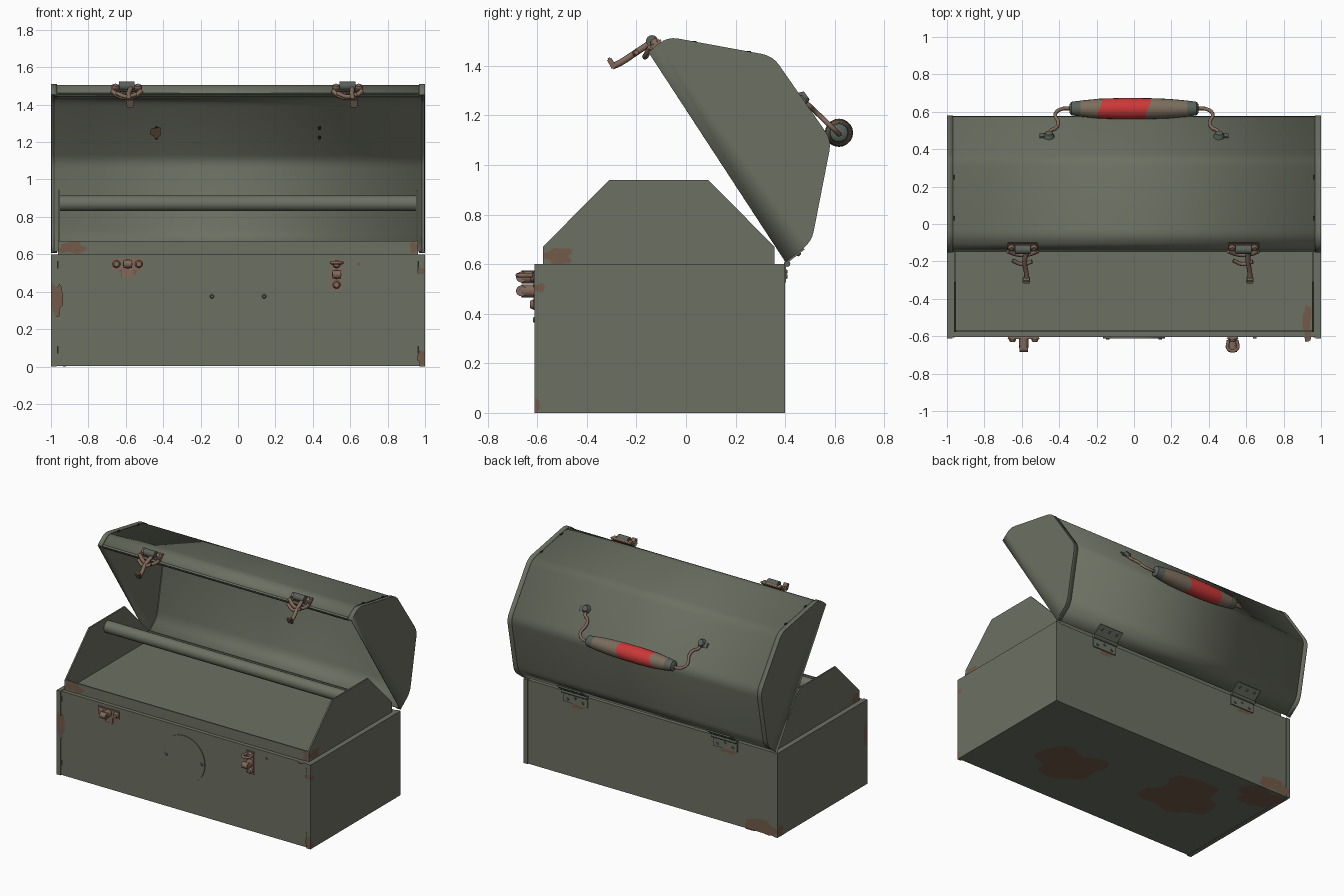
import bpy, bmesh, math, random
from mathutils import Vector, Matrix

cube = bpy.data.objects.get("Cube")
if cube:
    bpy.data.objects.remove(cube)
random.seed(4)


def material(name, rgb):
    m = bpy.data.materials.new(name)
    m.use_nodes = True
    m.diffuse_color = (*rgb, 1)
    m.node_tree.nodes["Principled BSDF"].inputs["Base Color"].default_value = (*rgb, 1)
    return m


GREEN = material("olive_paint", (0.15, 0.163, 0.122))
RUST = material("rust_patch", (0.17, 0.105, 0.068))
COPPER = material("rusty_metal", (0.22, 0.14, 0.1))
WOOD = material("worn_wood", (0.2, 0.155, 0.11))
RED = material("red_paint", (0.6, 0.04, 0.04))
STEEL = material("grey_green_metal", (0.1, 0.12, 0.1))
DARK = material("dark_slot", (0.02, 0.02, 0.018))


def finish(name, bm, *mats, smooth=None):
    bmesh.ops.recalc_face_normals(bm, faces=bm.faces)
    me = bpy.data.meshes.new(name)
    bm.to_mesh(me)
    bm.free()
    ob = bpy.data.objects.new(name, me)
    bpy.context.collection.objects.link(ob)
    for m in mats:
        me.materials.append(m)
    if smooth:
        select(ob)
        bpy.ops.object.shade_smooth_by_angle(angle=math.radians(smooth))
    return ob


def select(ob):
    bpy.ops.object.select_all(action='DESELECT')
    ob.select_set(True)
    bpy.context.view_layer.objects.active = ob


def box(name, centre, size, mat, tilt=0, bevel=0):
    bm = bmesh.new()
    bmesh.ops.create_cube(bm, size=1)
    bmesh.ops.scale(bm, vec=size, verts=bm.verts)
    if bevel:
        bmesh.ops.bevel(bm, geom=bm.edges[:], offset=bevel, segments=2, affect='EDGES')
    bm.transform(Matrix.Translation(centre) @ Matrix.Rotation(tilt, 4, 'X'))
    return finish(name, bm, mat)


def cylinder(name, centre, axis, radius, length, mat, sides=16, top=None):
    bm = bmesh.new()
    bmesh.ops.create_cone(bm, cap_ends=True, segments=sides, radius1=radius,
                          radius2=radius if top is None else top, depth=length)
    turn = Vector(axis).to_track_quat('Z', 'Y').to_matrix().to_4x4()
    bm.transform(Matrix.Translation(centre) @ turn)
    return finish(name, bm, mat, smooth=40)


def rod(name, points, radius, mat):
    cu = bpy.data.curves.new(name, 'CURVE')
    cu.dimensions = '3D'
    cu.bevel_depth, cu.bevel_resolution, cu.resolution_u = radius, 2, 6
    cu.use_fill_caps = True
    sp = cu.splines.new('BEZIER')
    sp.bezier_points.add(len(points) - 1)
    for bp, p in zip(sp.bezier_points, points):
        bp.co = p
        bp.handle_left_type = bp.handle_right_type = 'AUTO'
    cu.materials.append(mat)
    ob = bpy.data.objects.new(name, cu)
    bpy.context.collection.objects.link(ob)
    select(ob)
    bpy.ops.object.convert(target='MESH')
    bpy.ops.object.shade_smooth_by_angle(angle=math.radians(50))


def prism(name, profile, x0, x1, mat):
    bm = bmesh.new()
    face = bm.faces.new([bm.verts.new((x0, y, z)) for y, z in profile])
    out = bmesh.ops.extrude_face_region(bm, geom=[face])
    bmesh.ops.translate(bm, vec=(x1 - x0, 0, 0),
                        verts=[g for g in out["geom"] if isinstance(g, bmesh.types.BMVert)])
    return finish(name, bm, mat)


def patch(name, centre, u, v, mat=RUST, n=22):
    """Irregular flat stain; u and v are its half extents."""
    bm = bmesh.new()
    a, b = random.uniform(0, 6), random.uniform(0, 6)
    ring = []
    for i in range(n):
        t = math.tau * i / n
        r = 1 + 0.17 * math.sin(3 * t + a) + 0.17 * math.sin(5 * t + b)
        s, c = (max(-1, min(1, r * f)) for f in (math.sin(t), math.cos(t)))
        ring.append(bm.verts.new(Vector(centre) + Vector(u) * c + Vector(v) * s))
    bm.faces.new(ring)
    me_ob = finish(name, bm, mat)
    if me_ob.data.polygons[0].normal.dot(Vector(u).cross(Vector(v))) < 0:
        me_ob.data.flip_normals()


def rounded(corners, size, steps=4):
    """Open polyline with curved inner corners."""
    pts = [Vector(corners[0])]
    for p, c, q in zip(corners, corners[1:], corners[2:]):
        p, c, q = Vector(p), Vector(c), Vector(q)
        a, b = c + (p - c).normalized() * size, c + (q - c).normalized() * size
        for i in range(steps + 1):
            t = i / steps
            pts.append(a * (1 - t) ** 2 + c * 2 * t * (1 - t) + b * t * t)
    return pts + [Vector(corners[-1])]


def shell(name, profile, x0, x1, thick, cap=False):
    bm = bmesh.new()
    rows = [[bm.verts.new((x, p[0], p[1])) for p in profile] for x in (x0, x1)]
    for i in range(len(profile) - 1):
        bm.faces.new((rows[0][i], rows[0][i + 1], rows[1][i + 1], rows[1][i]))
    if cap:
        bm.faces.new(rows[1])
    ob = finish(name, bm, GREEN)
    # outward is away from the open side of the lid
    me = ob.data
    if (me.polygons[0].center - Vector((0, 0.25, 1.05))).dot(me.polygons[0].normal) < 0:
        me.flip_normals()
    mod = ob.modifiers.new("thickness", 'SOLIDIFY')
    mod.thickness, mod.offset = thick, -1
    select(ob)
    bpy.ops.object.shade_smooth_by_angle(angle=math.radians(28))


# lower box with end panels that stand slightly proud
box("box_body", (0, -0.105, 0.3), (1.94, 1.0, 0.596), GREEN)
for side, s in (("left", 1), ("right", -1)):
    box(side + "_end_panel", (s * 0.985, -0.106, 0.3), (0.03, 1.012, 0.6), GREEN)
    for z in (0.09, 0.545):
        box(side + "_front_slot", (s * 0.963, -0.605, z), (0.007, 0.004, 0.04), DARK)

# tray with raised ends and a carrying tube
END = [(-0.577, 0.59), (-0.577, 0.67), (-0.31, 0.94), (0.09, 0.94), (0.357, 0.67), (0.357, 0.59)]
for side, s in (("left", 1), ("right", -1)):
    prism(side + "_tray_end", END, s * 0.952, s * 0.962, GREEN)
for name, y in (("front", -0.572), ("back", 0.352)):
    box(name + "_tray_wall", (0, y, 0.632), (1.91, 0.01, 0.076), GREEN)
cylinder("tray_tube", (0, -0.108, 0.873), (1, 0, 0), 0.042, 1.91, GREEN, 20)

# open lid
CORNERS = [(-0.152, 1.455), (-0.075, 1.518), (0.35, 1.44), (0.587, 1.1), (0.507, 0.69), (0.402, 0.608)]
outer = rounded(CORNERS, 0.045)
inner = [(Vector((0.25, 1.08)) + (p - Vector((0.25, 1.08))) * 0.988) for p in outer]
shell("lid_skin", inner, -0.985, 0.985, 0.008)
for side, s in (("left", 1), ("right", -1)):
    shell(side + "_lid_end", outer, s * 0.968, s, 0.008, cap=True)
    for y in (0.03, 0.25):
        box(side + "_lid_slot", (s * 0.962, y, 1.498 - (y - 0.03) * 0.184), (0.007, 0.025, 0.006), DARK)
box("lid_front_lip", (0, -0.138, 1.45), (1.93, 0.012, 0.025), GREEN, 0.6)

# round cover plate on the front
cylinder("round_cover", (0, -0.607, 0.375), (0, -1, 0), 0.166, 0.008, GREEN, 48)
for x in (-0.14, 0.14):
    cylinder("cover_rivet", (x, -0.613, 0.375), (0, -1, 0), 0.013, 0.01, STEEL, 12, 0.008)


def keeper(x, z, wide):
    """Latch keeper: rounded plate, bosses and a projecting hook."""
    size = (0.175, 0.012, 0.062) if wide else (0.066, 0.012, 0.165)
    box("keeper_plate", (x, -0.61, z), size, COPPER, bevel=0.005)
    for k in (-1, 1):
        spot = (x + k * 0.06, -0.622, z) if wide else (x, -0.622, z + k * 0.055)
        cylinder("keeper_rivet", spot, (0, -1, 0), 0.022, 0.016, COPPER, 14, 0.014)
    cylinder("keeper_post", (x, -0.638, z), (0, -1, 0), 0.026, 0.05, COPPER, 14)
    cylinder("keeper_knob", (x, -0.664, z), (1, 0, 0), 0.022, 0.045, COPPER, 14)


keeper(-0.59, 0.548, True)
box("keeper_tab", (-0.59, -0.61, 0.5), (0.06, 0.01, 0.05), COPPER, bevel=0.004)
keeper(0.527, 0.492, False)
rod("keeper_loop", [(0.505, -0.62, 0.555), (0.505, -0.67, 0.555), (0.55, -0.67, 0.555),
                    (0.55, -0.62, 0.555)], 0.009, COPPER)
cylinder("front_screw", (0.645, -0.607, 0.548), (0, -1, 0), 0.01, 0.008, RUST, 10)

# swinging latches on the lid edge
for x, lean in ((-0.595, 0.02), (0.585, 0.035)):
    box("latch_bracket", (x, -0.122, 1.488), (0.165, 0.055, 0.016), COPPER, 0.69, 0.005)
    for k in (-1, 1):
        cylinder("latch_rivet", (x + k * 0.06, -0.129, 1.497), (0, -0.63, 0.77), 0.022, 0.02, COPPER, 12, 0.012)
    cylinder("latch_pivot", (x, -0.137, 1.5), (1, 0, 0), 0.024, 0.085, STEEL, 14)
    rod("latch_arm", [(x + 0.025, -0.14, 1.495), (x + lean - 0.01, -0.2, 1.455),
                      (x + lean, -0.27, 1.41), (x + lean, -0.297, 1.398)], 0.013, COPPER)
    box("latch_hook", (x + lean, -0.3, 1.41), (0.04, 0.02, 0.05), COPPER, 0.5, 0.005)
    rod("latch_bail", [(x - 0.055, -0.195, 1.462), (x, -0.215, 1.443),
                       (x + 0.05, -0.2, 1.455)], 0.011, COPPER)
    rod("latch_loop", [(x - 0.08, -0.145, 1.475), (x - 0.04, -0.16, 1.445), (x, -0.165, 1.437),
                       (x + 0.04, -0.16, 1.445), (x + 0.08, -0.145, 1.475)], 0.012, COPPER)

# turned grip: wood, a red band and metal end caps
bm = bmesh.new()
rings = []
for x, r in ((-0.345, 0.022), (-0.335, 0.036), (-0.285, 0.043), (-0.185, 0.053), (-0.06, 0.057),
             (0.075, 0.056), (0.185, 0.052), (0.285, 0.043), (0.335, 0.036), (0.345, 0.022)):
    ring = []
    for i in range(20):
        t = math.tau * i / 20
        wave = 0.014 * math.sin(2 * t) if abs(x) < 0.2 else 0
        ring.append(bm.verts.new((x + wave, 0.617 + r * math.cos(t), 1.13 + r * math.sin(t))))
    rings.append(ring)
for a, b in zip(rings, rings[1:]):
    for i in range(20):
        f = bm.faces.new((a[i], a[i - 1], b[i - 1], b[i]))
        x = f.calc_center_median().x
        f.material_index = 2 if abs(x) > 0.285 else 1 if -0.16 < x < 0.06 else 0
for ring in (rings[0], rings[-1]):
    bm.faces.new(ring).material_index = 2
finish("handle_grip", bm, WOOD, RED, STEEL, smooth=40)


# handle wires and mounts on the sloping lid face
def slope(x, y):
    return (x, y, 1.265 - (y - 0.47) * 0.95)


for side, s in (("left", 1), ("right", -1)):
    path = ((0.33, 0.617), (0.385, 0.615), (0.42, 0.59), (0.405, 0.54), (0.42, 0.512), (0.445, 0.5), (0.45, 0.47))
    rod(side + "_handle_wire", [slope(s * x, y) for x, y in path], 0.01, COPPER)
    cylinder(side + "_handle_mount", (s * 0.455, 0.475, 1.272), (0, 0.815, 0.58), 0.032, 0.03, STEEL, 14, 0.02)
    box(side + "_mount_foot", (s * 0.475, 0.472, 1.266), (0.06, 0.04, 0.012), STEEL, -0.95, 0.004)
    for z in (1.225, 1.275):
        cylinder(side + "_inner_rivet", (s * 0.435, 0.455 - (z - 1.265) * 0.7, z), (0, -0.815, -0.58),
                 0.009, 0.014, DARK, 10)

# hinges at the back
for side, s in (("left", 1), ("right", -1)):
    x = s * 0.59
    cylinder(side + "_hinge_barrel", (x, 0.408, 0.602), (1, 0, 0), 0.013, 0.2, STEEL, 12)
    box(side + "_hinge_box_leaf", (x, 0.399, 0.562), (0.19, 0.009, 0.07), GREEN)
    box(side + "_hinge_lid_leaf", (x, 0.444, 0.638), (0.19, 0.08, 0.009), GREEN, 0.66)
    for k in (-0.06, 0, 0.06):
        drop = 0.55 if k else 0.57
        cylinder(side + "_hinge_screw", (x + k, 0.404, drop), (0, 1, 0), 0.012, 0.01, STEEL, 10, 0.007)
        cylinder(side + "_lid_screw", (x + k, 0.455, 0.64), (0.0, 0.61, -0.79), 0.012, 0.012, STEEL, 10, 0.007)
    patch("hinge_rust", (x - 0.02, 0.3965, 0.52), (-0.06, 0, 0), (0, 0, 0.025))

# rust stains: front, sides, back, underside and lid lining
X, Z, Y = Vector((1, 0, 0)), Vector((0, 0, 1)), Vector((0, 1, 0))
for cx, cz, w, h, y in ((-0.968, 0.355, 0.032, 0.09, -0.6135), (0.98, 0.045, 0.02, 0.045, -0.6135),
                        (0.98, 0.51, 0.02, 0.018, -0.6135), (-0.885, 0.635, 0.075, 0.033, -0.5785),
                        (0.94, 0.637, 0.022, 0.032, -0.5785), (-0.59, 0.51, 0.05, 0.035, -0.6065)):
    patch("front_rust", (cx, y, cz), X * w, Z * h)
for cx, cy, cz, w, h in ((0.9635, -0.517, 0.633, 0.06, 0.033), (1.0015, -0.59, 0.505, 0.022, 0.018),
                         (1.0015, -0.6, 0.03, 0.011, 0.028), (-1.0015, -0.59, 0.36, 0.02, 0.09),
                         (-1.0015, 0.37, 0.04, 0.03, 0.04), (-0.9635, -0.53, 0.63, 0.045, 0.03)):
    patch("side_rust", (cx, cy, cz), Y * math.copysign(w, cx), Z * h)
patch("back_rust", (-0.87, 0.4015, 0.05), X * -0.13, Z * 0.05)
for cx, cy, w, h in ((0.41, -0.2, 0.24, 0.2), (-0.45, -0.03, 0.26, 0.23), (-0.83, 0.28, 0.17, 0.12)):
    patch("underside_rust", (cx, cy, -0.001), X * w, Y * -h)
patch("lining_rust", (-0.44, 0.452, 1.25), X * 0.03, Vector((0, -0.58, 0.815)) * 0.035)
patch("tray_rust", (0.925, -0.53, 0.6), X * 0.025, Y * 0.1)
